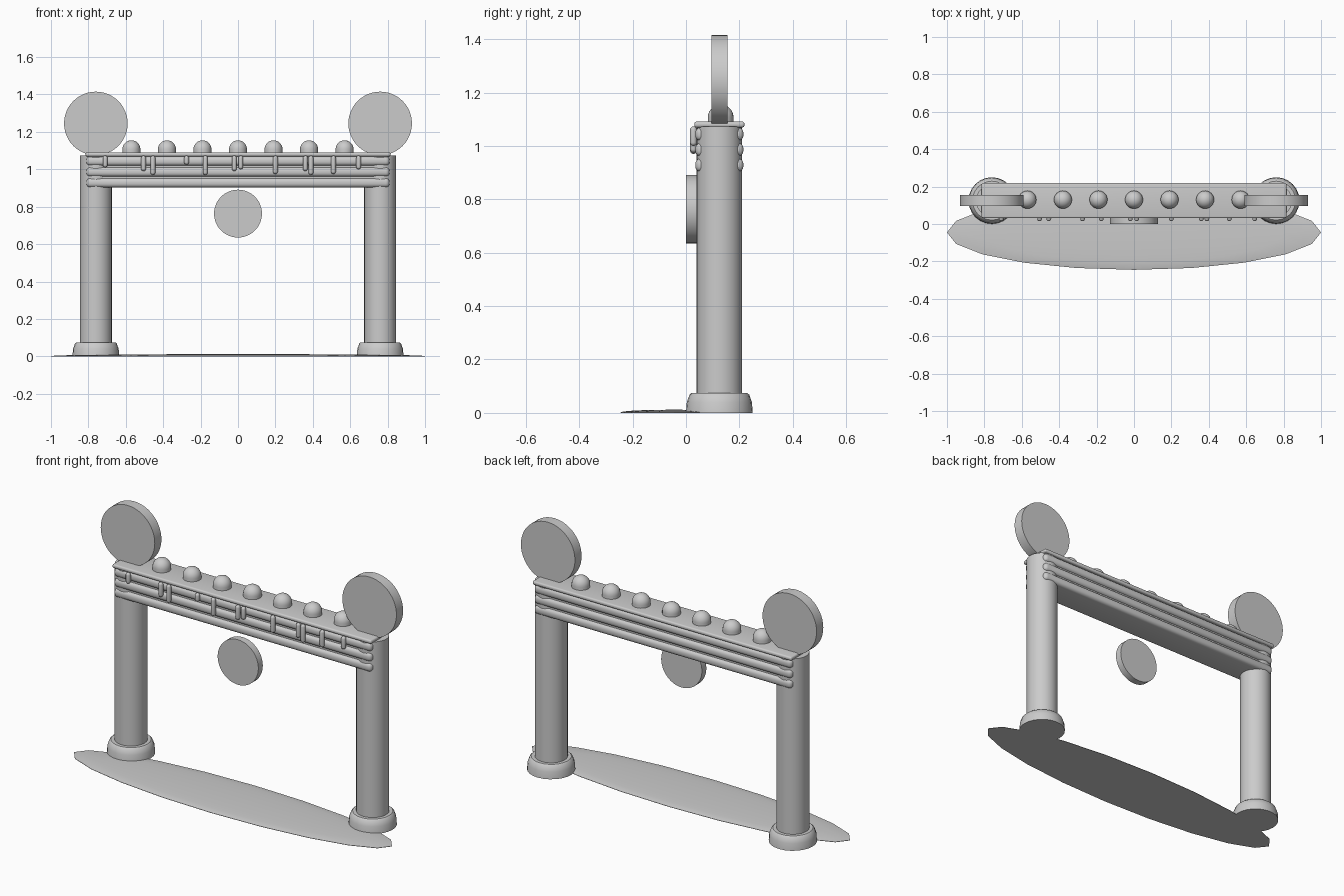
import bpy, bmesh, math
from mathutils import Matrix

cube = bpy.data.objects.get("Cube")
if cube:
    bpy.data.objects.remove(cube, do_unlink=True)

grey = bpy.data.materials.new("plain grey")
grey.use_nodes = True
grey.diffuse_color = (0.6, 0.6, 0.6, 1)
grey.node_tree.nodes["Principled BSDF"].inputs["Base Color"].default_value = (0.6, 0.6, 0.6, 1)

MID_Y = 0.125


def finish(name, bm, loc):
    mesh = bpy.data.meshes.new(name)
    bmesh.ops.recalc_face_normals(bm, faces=bm.faces)
    bm.to_mesh(mesh)
    bm.free()
    mesh.materials.append(grey)
    ob = bpy.data.objects.new(name, mesh)
    ob.location = loc
    bpy.context.collection.objects.link(ob)
    bpy.ops.object.select_all(action="DESELECT")
    ob.select_set(True)
    bpy.context.view_layer.objects.active = ob
    bpy.ops.object.shade_smooth_by_angle(angle=math.radians(35))
    return ob


def lathe(name, profile, loc, segments=32, scale=(1, 1, 1), axis="Z"):
    """Turn a (radius, height) profile around the upright axis."""
    bm = bmesh.new()
    verts = [bm.verts.new((r, 0, z)) for r, z in profile]
    edges = [bm.edges.new(pair) for pair in zip(verts, verts[1:])]
    bmesh.ops.spin(bm, geom=verts + edges, axis=(0, 0, 1), cent=(0, 0, 0),
                   angle=math.tau, steps=segments)
    bmesh.ops.remove_doubles(bm, verts=bm.verts, dist=0.0002)
    bmesh.ops.scale(bm, vec=scale, verts=bm.verts)
    if axis == "Y":
        bmesh.ops.rotate(bm, verts=bm.verts, matrix=Matrix.Rotation(math.pi / 2, 3, "X"))
    return finish(name, bm, loc)


def disc(name, radius, depth, loc):
    h = depth / 2
    return lathe(name, [(0, -h), (radius, -h), (radius, h), (0, h)], loc, 48, axis="Y")


def block(name, size, loc, rounding=0):
    bm = bmesh.new()
    bmesh.ops.create_cube(bm, size=1)
    bmesh.ops.scale(bm, vec=size, verts=bm.verts)
    if rounding:
        bmesh.ops.bevel(bm, geom=bm.edges[:], offset=rounding, segments=4,
                        profile=0.5, affect="EDGES")
    return finish(name, bm, loc)


def arc(radius, start, end, steps, lift=0):
    angles = [math.radians(start + (end - start) * i / steps) for i in range(steps + 1)]
    return [(radius * math.cos(a), radius * math.sin(a) + lift) for a in angles]


# Pillars, their feet and the big upright discs
for side, x in (("left", 0.76), ("right", -0.76)):
    lathe(side + "_pillar", [(0, 0.03), (0.085, 0.03), (0.085, 1.073), (0, 1.073)],
          (x, MID_Y, 0))
    lathe(side + "_foot", [(0, 0), (0.125, 0), (0.122, 0.04), (0.112, 0.068),
                           (0.104, 0.075), (0, 0.075)], (x, MID_Y, 0), 24)
    disc(side + "_top_disc", 0.17, 0.06, (x, MID_Y, 1.245))

# Crossbeam of stacked rounded bars on a recessed core
block("beam_core", (1.58, 0.15, 0.165), (0, MID_Y, 0.988))
for i in range(3):
    block(f"beam_bar_{i + 1}", (1.62, 0.18, 0.05), (0, MID_Y, 0.928 + 0.058 * i), 0.02)
block("beam_cap", (1.63, 0.188, 0.022), (0, MID_Y, 1.08), 0.009)

# Domes along the cap
for i in range(7):
    lathe(f"dome_{i + 1}", [(0.048, -0.025)] + arc(0.048, 0, 90, 8),
          (0.19 * (i - 3), 0.13, 1.107), 24)

# Drips hanging down the front: position and lower end
drips = ((-0.71, 1.01), (-0.505, 0.99), (-0.455, 0.97), (-0.275, 1.025),
         (-0.175, 0.97), (-0.02, 0.99), (0.015, 1.0), (0.2, 0.975),
         (0.36, 0.99), (0.39, 0.97), (0.51, 0.975), (0.645, 1.0))
for i, (x, low) in enumerate(drips):
    r = 0.013
    path = arc(r, -90, 0, 4, low + r) + arc(r, 0, 90, 4, 1.06)
    lathe(f"drip_{i + 1}", path, (x, 0.028, 0), 12)

# Hanging medallion
disc("hanging_disc", 0.128, 0.04, (0, 0.02, 0.763))

# Thin oval puddle with a slight swell
lathe("ground_oval", [(0, 0), (1, 0), (1, 0.002)]
      + [(r, 0.002 + 0.01 * math.sqrt(1 - r * r)) for r in (0.95, 0.8, 0.6, 0.3, 0)],
      (0, -0.045, 0), 20, (1, 0.2, 1))
